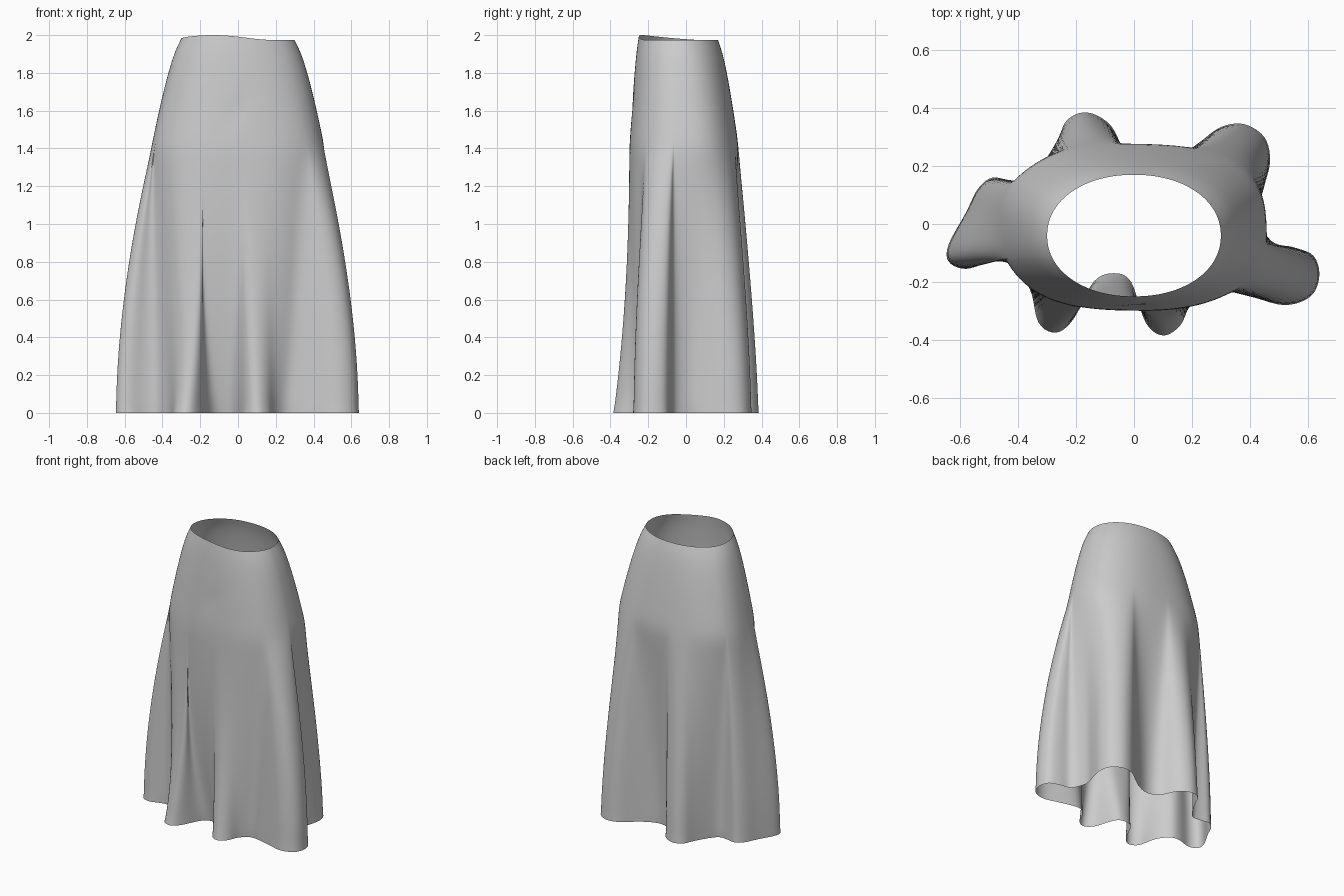
import bpy, bmesh, math
from mathutils import Vector

cube = bpy.data.objects.get("Cube")
if cube:
    bpy.data.objects.remove(cube, do_unlink=True)

HIP_Z = 1.4
ROWS = 56
STEPS = 5

# Hem outline with its flared folds, counter-clockwise seen from above
HEM = [(.64, -.18), (.62, -.11), (.55, -.08), (.47, -.06), (.43, .04), (.45, .13),
       (.47, .22), (.45, .3), (.38, .345), (.3, .335), (.23, .285), (.15, .23),
       (.06, .2), (-.02, .23), (-.08, .34), (-.16, .385), (-.23, .36), (-.27, .28),
       (-.35, .16), (-.42, .15), (-.49, .16), (-.54, .12), (-.58, .04), (-.64, -.07),
       (-.64, -.13), (-.58, -.155), (-.49, -.13), (-.42, -.14), (-.36, -.22),
       (-.33, -.34), (-.27, -.375), (-.21, -.33), (-.14, -.2), (-.07, -.17),
       (-.01, -.2), (.04, -.34), (.1, -.385), (.16, -.35), (.2, -.27), (.27, -.225),
       (.4, -.25), (.52, -.28), (.61, -.25)]


def smooth_loop(points, steps):
    """Closed spline through the points."""
    pts = [Vector(p) for p in points]
    n = len(pts)
    out = []
    for i in range(n):
        a, b, c, d = (pts[(i + k) % n] for k in (-1, 0, 1, 2))
        for s in range(steps):
            t = s / steps
            out.append((2 * b + (c - a) * t + (2 * a - 5 * b + 4 * c - d) * t ** 2
                        + (3 * b - a - 3 * c + d) * t ** 3) / 2)
    return out


def oval(angle, half_x, half_y, centre_y, power):
    """Point of a rounded oval in the given direction."""
    c, s = math.cos(angle), math.sin(angle)
    r = (abs(c / half_x) ** power + abs(s / half_y) ** power) ** (-1 / power)
    return Vector((c * r, s * r + centre_y))


def smoothstep(t):
    t = min(max(t, 0), 1)
    return t * t * (3 - 2 * t)


def skirt_column(hem):
    """Points of one vertical thread, from hem to waist."""
    angle = math.atan2(hem.y + .01, hem.x)
    side = math.sin(angle)
    waist = oval(angle, .3, .21, -.04, 2.1)
    hip = oval(angle, .46, .29, -.01, 2.5)
    top = 1.973 + .027 * max(0, math.cos(angle - math.radians(236))) ** 2
    front = .92 * smoothstep((-side - .4) / .35)
    curve = 1.8 - .5 * max(0, side)
    column = []
    for j in range(ROWS + 1):
        z = top * j / ROWS
        if z < HIP_Z:
            # Front folds open late, side and back folds open early
            s = 1 - z / HIP_Z
            flare = (1 - (1 - s) ** curve) * (1 - front) + s ** 2.4 * front
            p = hip.lerp(hem, flare)
        else:
            drop = max(0, top - z) / (top - HIP_Z)
            p = waist.lerp(hip, drop ** .72)
        # Slanting dimple on the front
        if p.y < 0:
            across = (p.x * .78 - (z - 1.6) * .62) / .035
            along = (p.x * .62 + (z - 1.6) * .78) / .1
            p.y += .007 * math.exp(-across ** 2 - along ** 2)
        column.append((p.x, p.y, z))
    return column


# Skirt cloth, one open sheet
bm = bmesh.new()
columns = [[bm.verts.new(co) for co in skirt_column(h)] for h in smooth_loop(HEM, STEPS)]
for i, left in enumerate(columns):
    right = columns[(i + 1) % len(columns)]
    for j in range(ROWS):
        bm.faces.new((left[j], right[j], right[j + 1], left[j + 1]))

# Relax the cloth so the hip blends softly, keeping hem and waist edges
inner = [v for v in bm.verts if not v.is_boundary]
for _ in range(6):
    bmesh.ops.smooth_vert(bm, verts=inner, factor=.5, use_axis_x=True, use_axis_y=True)

mesh = bpy.data.meshes.new("skirt")
bm.to_mesh(mesh)
bm.free()
skirt = bpy.data.objects.new("skirt", mesh)
bpy.context.collection.objects.link(skirt)

# Grey cloth
GREY = (.6, .6, .6, 1)
cloth = bpy.data.materials.new("grey cloth")
cloth.use_nodes = True
cloth.diffuse_color = GREY
for node in cloth.node_tree.nodes:
    if node.type == 'BSDF_PRINCIPLED':
        node.inputs["Base Color"].default_value = GREY
mesh.materials.append(cloth)

bpy.ops.object.select_all(action='DESELECT')
skirt.select_set(True)
bpy.context.view_layer.objects.active = skirt
bpy.ops.object.shade_smooth_by_angle(angle=math.radians(60))
